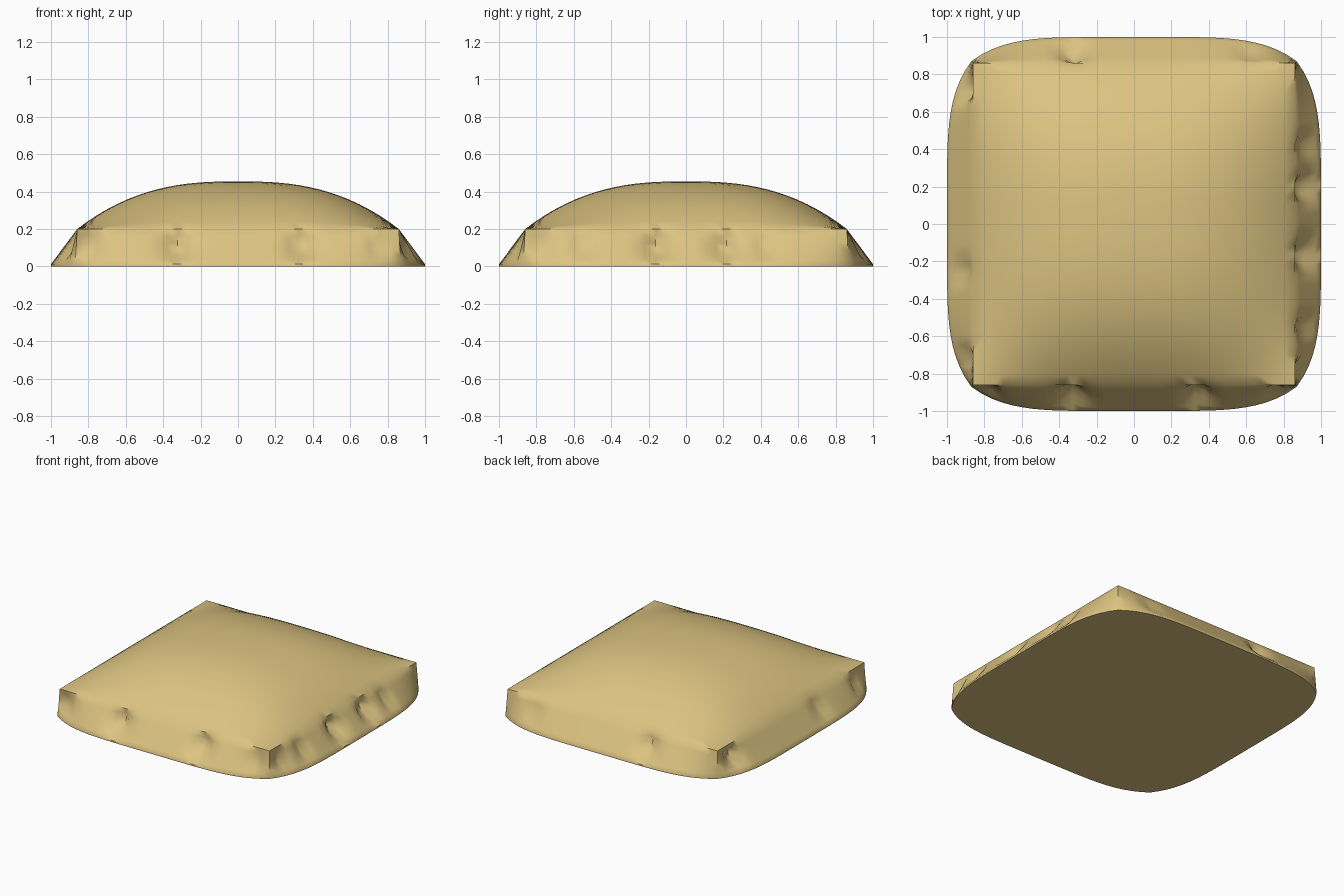
import bpy, bmesh, math

if "Cube" in bpy.data.objects:
    bpy.data.objects.remove(bpy.data.objects["Cube"])

N = 32          # segments per side
EDGE = 0.86     # half width of the domed top
RIM_Z = 0.2     # height of the top's square border

# Wrinkles per side: (position along side, half width, depth)
WRINKLES = {
    "front": [(-0.33, 0.09, 0.08), (0.34, 0.09, 0.08), (-0.79, 0.06, 0.06), (0.75, 0.05, 0.04)],
    "right": [(-0.16, 0.09, 0.09), (0.2, 0.08, 0.09), (0.42, 0.06, 0.05), (-0.55, 0.06, 0.05), (-0.77, 0.05, 0.05)],
    "back": [(-0.33, 0.08, 0.07), (0.62, 0.06, 0.03)],
    "left": [(-0.25, 0.08, 0.04), (0.72, 0.07, 0.08), (-0.72, 0.06, 0.05)],
}
# Outward and along directions of each side, going round counter-clockwise
SIDES = [("front", (0, -1), (1, 0)), ("right", (1, 0), (0, 1)),
         ("back", (0, 1), (-1, 0)), ("left", (-1, 0), (0, -1))]


def dome(x, y):
    f = lambda c: 1 - abs(c / EDGE) ** 2.6
    return RIM_Z + 0.255 * f(x) * f(y)


def top_point(out, along, v, s):
    x = EDGE * s * (out[0] + along[0] * v)
    y = EDGE * s * (out[1] + along[1] * v)
    return x, y, dome(x, y)


def skirt_point(name, out, along, v, t):
    a = v * (EDGE + 0.01 * t)
    d = EDGE + (1 - 0.13 * abs(v) ** 5 - EDGE) * t
    pos = a * (along[0] + along[1])          # coordinate in world direction
    fold = math.sin(math.pi * min(t, 1)) ** 1.3 if t < 1 else 0
    for p, w, depth in WRINKLES[name]:
        d -= depth * fold * math.exp(-((pos - p) / w) ** 2 * 2)
    z = RIM_Z + (0.012 - RIM_Z) * t
    return out[0] * d + along[0] * a, out[1] * d + along[1] * a, z


bm = bmesh.new()
rings = []


def add_ring(fn):
    rings.append([bm.verts.new(fn(name, out, along, -1 + 2 * i / N))
                  for name, out, along in SIDES for i in range(N)])


# Domed top, wrinkled skirt and thin bottom hem as nested rings
for k in range(1, 17):
    add_ring(lambda n, o, a, v: top_point(o, a, v, k / 16))
for t in (0.2, 0.4, 0.6, 0.75, 0.88, 1.0):
    add_ring(lambda n, o, a, v: skirt_point(n, o, a, v, t))
add_ring(lambda n, o, a, v: skirt_point(n, o, a, v, 1.0)[:2] + (0.0,))

for r0, r1 in zip(rings, rings[1:]):
    for i in range(4 * N):
        j = (i + 1) % (4 * N)
        bm.faces.new((r0[i], r1[i], r1[j], r0[j]))
centre = bm.verts.new((0, 0, dome(0, 0)))
for i in range(4 * N):
    bm.faces.new((centre, rings[0][i], rings[0][(i + 1) % (4 * N)]))
bm.faces.new(rings[-1])     # flat underside
bmesh.ops.recalc_face_normals(bm, faces=bm.faces)

mesh = bpy.data.meshes.new("cushion")
bm.to_mesh(mesh)
bm.free()
cushion = bpy.data.objects.new("cushion", mesh)
bpy.context.collection.objects.link(cushion)

# Sandy cloth
mat = bpy.data.materials.new("sand_cloth")
mat.diffuse_color = (0.72, 0.55, 0.22, 1)
mat.use_nodes = True
mat.node_tree.nodes["Principled BSDF"].inputs["Base Color"].default_value = mat.diffuse_color
mesh.materials.append(mat)

bpy.context.view_layer.objects.active = cushion
cushion.select_set(True)
bpy.ops.object.shade_smooth_by_angle(angle=math.radians(50))
